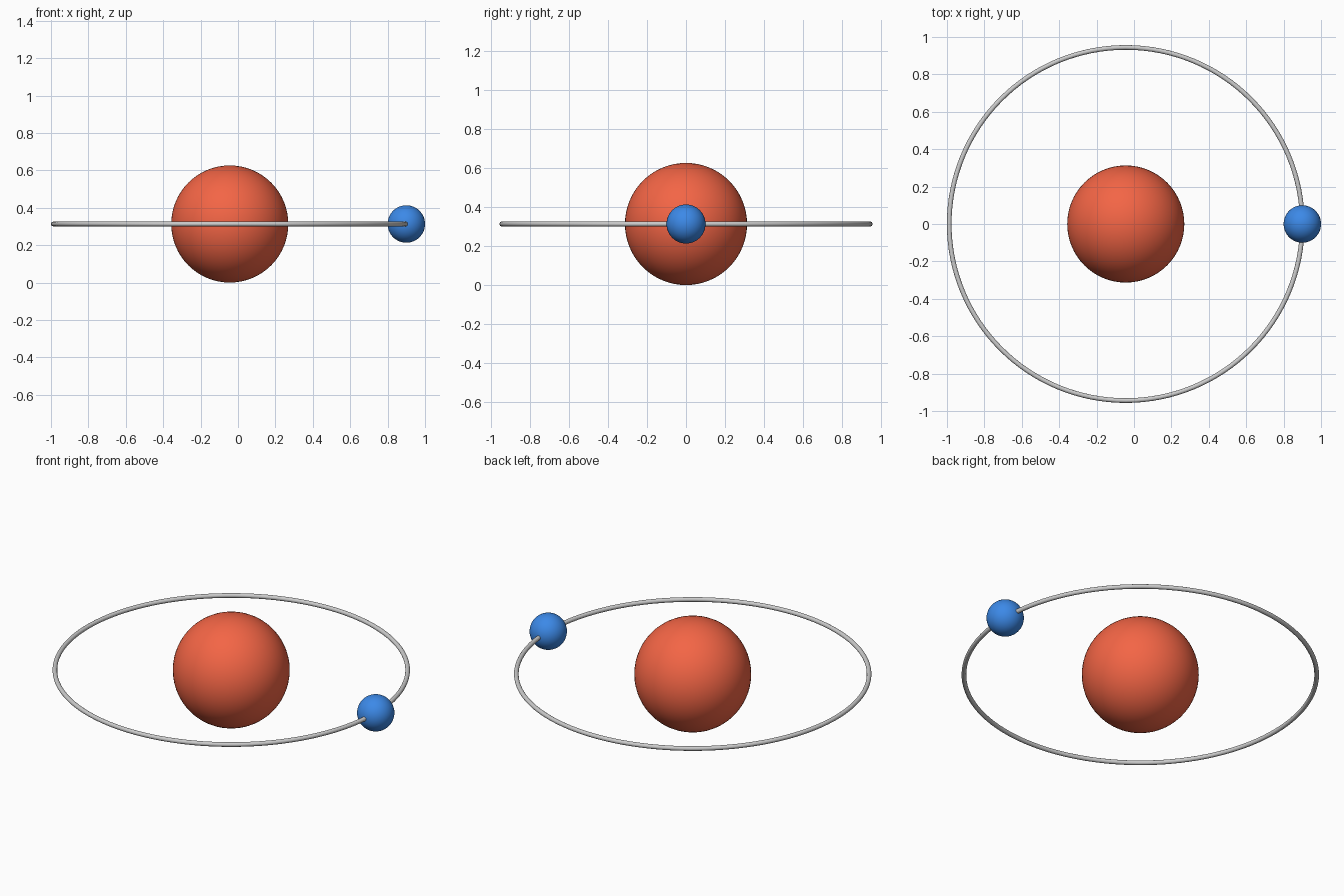
import bpy

if "Cube" in bpy.data.objects:
    bpy.data.objects.remove(bpy.data.objects["Cube"])

CX, CZ = -0.044, 0.313      # centre of the orbit
ORBIT_R, TUBE_R, MOON_R = 0.944, 0.0125, 0.1


def finish(name, color=None):
    obj = bpy.context.object
    obj.name = name
    bpy.ops.object.shade_smooth()
    if color:
        mat = bpy.data.materials.new(name + "_color")
        mat.diffuse_color = color
        mat.use_nodes = True
        mat.node_tree.nodes["Principled BSDF"].inputs["Base Color"].default_value = mat.diffuse_color
        obj.data.materials.append(mat)


def ball(name, radius, x, color):
    bpy.ops.mesh.primitive_uv_sphere_add(segments=64, ring_count=32,
                                         radius=radius, location=(x, 0, CZ))
    finish(name, color)


# Large central body
ball("central_sphere", CZ, CX, (0.9, 0.13, 0.06, 1))

# Small body riding on the orbit
ball("orbiting_sphere", MOON_R, CX + ORBIT_R, (0.045, 0.25, 0.8, 1))

# Orbit ring
bpy.ops.mesh.primitive_torus_add(major_radius=ORBIT_R, minor_radius=TUBE_R,
                                 major_segments=128, minor_segments=16,
                                 location=(CX, 0, CZ))
finish("orbit_ring")
